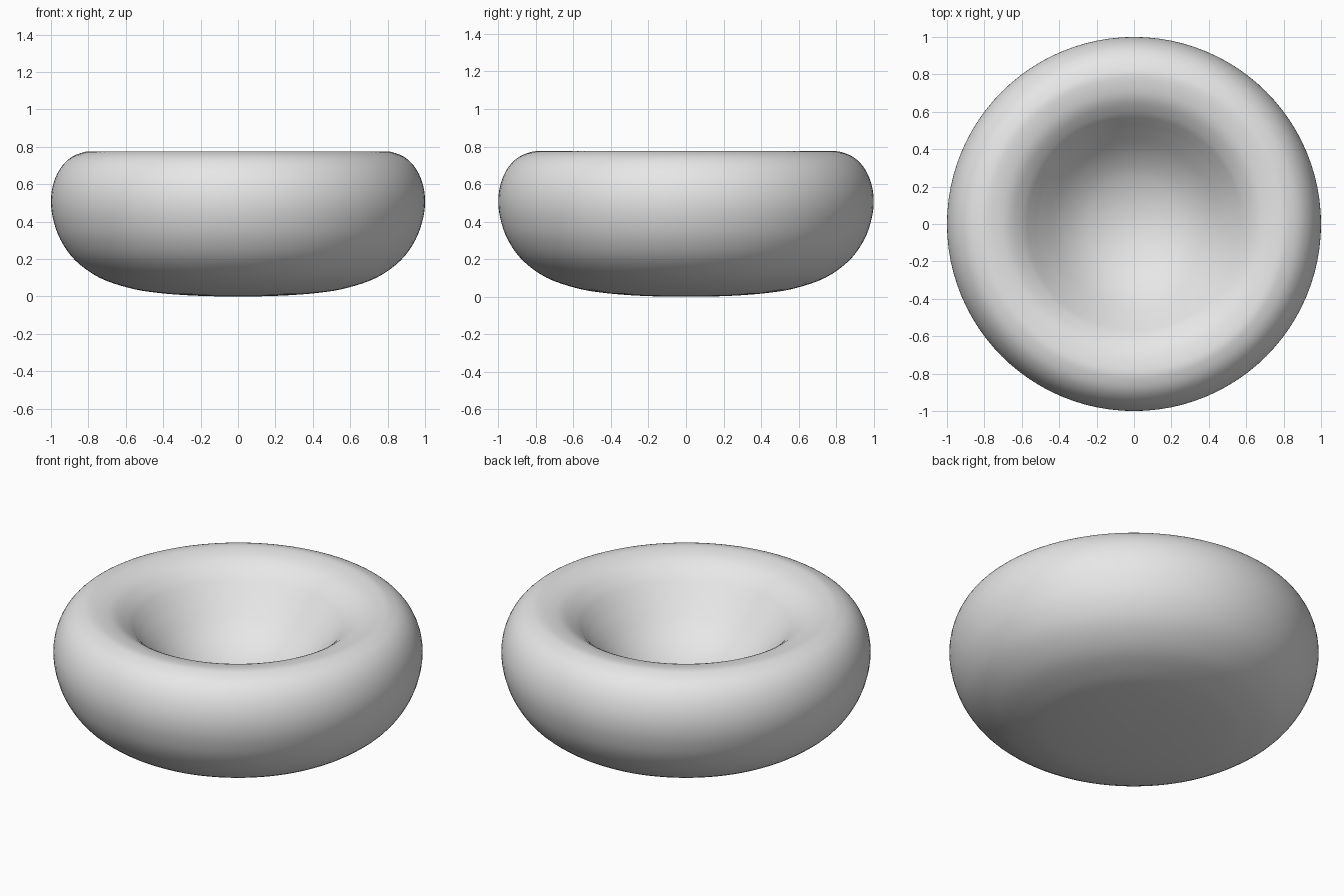
import bpy
import bmesh
from math import pi
from mathutils import Matrix, Vector

cube = bpy.data.objects.get("Cube")
if cube:
    bpy.data.objects.remove(cube, do_unlink=True)

SEGMENTS = 96
STEPS = 4

# Cross-section (radius, height): underside, bulging wall, rolled rim, hollow
PROFILE = [
    (0, 0), (0.16, 0.002), (0.31, 0.009), (0.45, 0.022), (0.58, 0.045),
    (0.74, 0.1), (0.87, 0.193), (0.95, 0.305), (0.99, 0.42), (1, 0.52),
    (0.985, 0.61), (0.95, 0.685), (0.9, 0.738), (0.84, 0.767), (0.78, 0.775),
    (0.68, 0.753), (0.6, 0.7), (0.55, 0.648), (0.5, 0.592), (0.4, 0.488),
    (0.3, 0.413), (0.2, 0.367), (0.1, 0.341), (0, 0.332),
]


def smooth_path(points):
    """Catmull-Rom curve, mirrored past the axis so both poles stay flat."""
    p = [Vector(q) for q in points]
    p = [Vector((-p[1].x, p[1].y))] + p + [Vector((-p[-2].x, p[-2].y))]
    path = []
    for a, b, c, d in zip(p, p[1:], p[2:], p[3:]):
        for i in range(STEPS):
            t = i / STEPS
            path.append(0.5 * (2 * b + (c - a) * t
                               + (2 * a - 5 * b + 4 * c - d) * t ** 2
                               + (3 * b - a - 3 * c + d) * t ** 3))
    return path + [p[-2]]


# Plain grey material
grey = bpy.data.materials.new("light grey")
grey.use_nodes = True
color = (0.8, 0.8, 0.8, 1)
grey.diffuse_color = color
grey.node_tree.nodes["Principled BSDF"].inputs["Base Color"].default_value = color

# Revolve the cross-section into one closed dished body
bm = bmesh.new()
verts = [bm.verts.new((max(q.x, 0), 0, q.y)) for q in smooth_path(PROFILE)]
edges = [bm.edges.new(pair) for pair in zip(verts, verts[1:])]
bmesh.ops.spin(bm, geom=verts + edges, cent=(0, 0, 0), axis=(0, 0, 1),
               angle=2 * pi, steps=SEGMENTS, use_merge=True)
bmesh.ops.remove_doubles(bm, verts=bm.verts, dist=0.0005)
bmesh.ops.recalc_face_normals(bm, faces=bm.faces)
for face in bm.faces:
    face.smooth = True

mesh = bpy.data.meshes.new("dished_body")
bm.to_mesh(mesh)
bm.free()
mesh.materials.append(grey)
body = bpy.data.objects.new("dished_body", mesh)
bpy.context.collection.objects.link(body)
